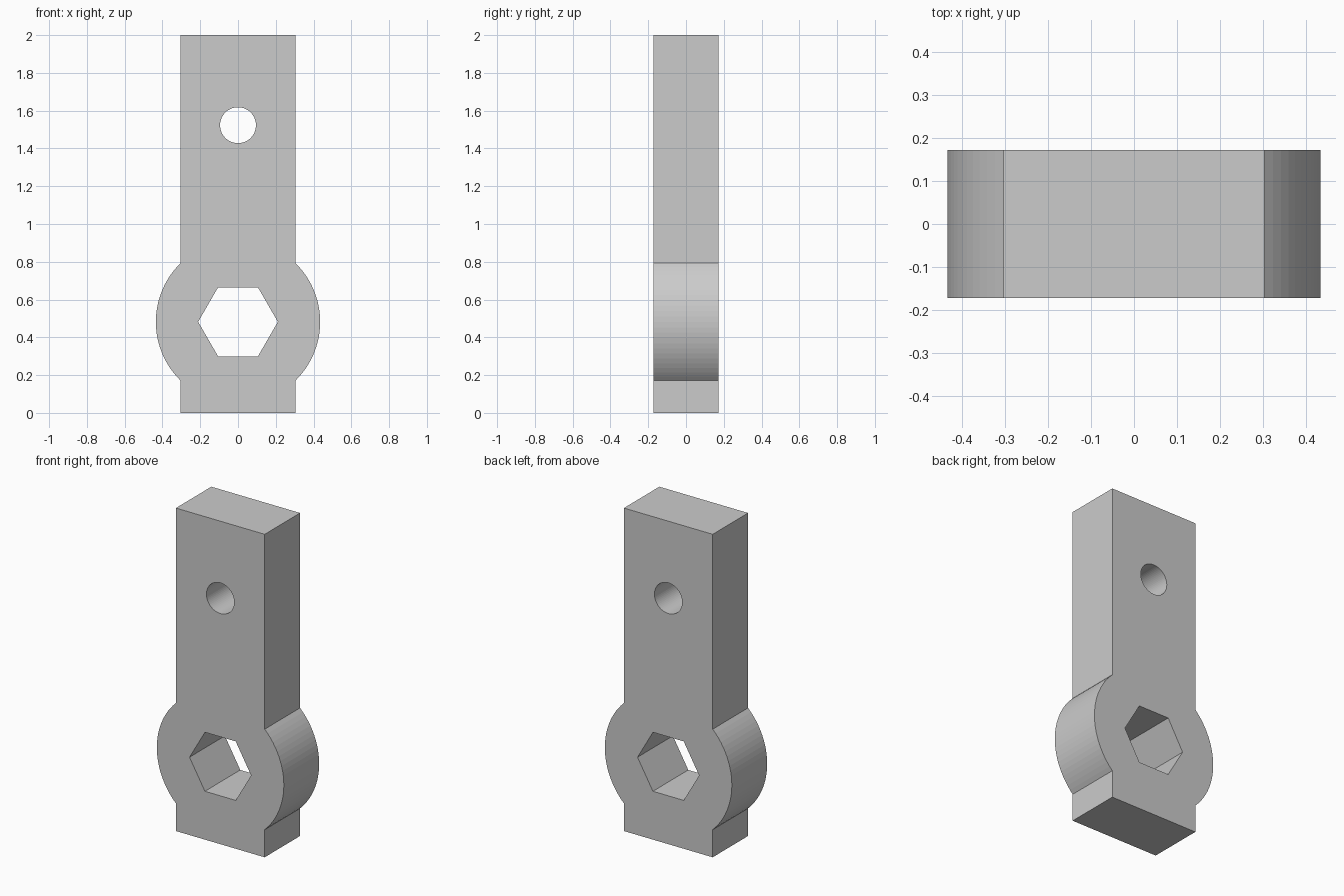
import bpy, bmesh
from math import pi, cos, sin, acos

if "Cube" in bpy.data.objects:
    bpy.data.objects.remove(bpy.data.objects["Cube"])

HALF_W, HALF_T, HEIGHT = 0.304, 0.173, 2.0
BOSS_Z, BOSS_R = 0.482, 0.435


def arc(cz, r, a0, a1, n):
    """Points (x, z) on an arc, both ends included."""
    return [(r * cos(a0 + (a1 - a0) * i / n), cz + r * sin(a0 + (a1 - a0) * i / n))
            for i in range(n + 1)]


# Outline: straight bar with a round boss bulging out on both sides
a = acos(HALF_W / BOSS_R)
outline = [(-HALF_W, 0), (HALF_W, 0)]
outline += arc(BOSS_Z, BOSS_R, -a, a, 24)
outline += [(HALF_W, HEIGHT), (-HALF_W, HEIGHT)]
outline += arc(BOSS_Z, BOSS_R, pi - a, pi + a, 24)

# Hexagonal socket in the boss and round pin hole near the top
hex_socket = arc(BOSS_Z, 0.211, 0, 2 * pi, 6)[:-1]
pin_hole = arc(1.523, 0.095, 0, 2 * pi, 64)[:-1]

# Fill the profile around its holes and extrude it through the thickness
bm = bmesh.new()
for loop in (outline, hex_socket, pin_hole):
    vs = [bm.verts.new((x, -HALF_T, z)) for x, z in loop]
    for i, v in enumerate(vs):
        bm.edges.new((v, vs[(i + 1) % len(vs)]))
bmesh.ops.triangle_fill(bm, use_beauty=True, use_dissolve=False,
                        edges=bm.edges[:], normal=(0, -1, 0))
ext = bmesh.ops.extrude_face_region(bm, geom=bm.faces[:], use_keep_orig=True)
bmesh.ops.translate(bm, vec=(0, 2 * HALF_T, 0),
                    verts=[g for g in ext["geom"] if isinstance(g, bmesh.types.BMVert)])
bmesh.ops.recalc_face_normals(bm, faces=bm.faces[:])

mesh = bpy.data.meshes.new("lever_arm")
bm.to_mesh(mesh)
bm.free()
bpy.context.collection.objects.link(bpy.data.objects.new("lever_arm", mesh))
